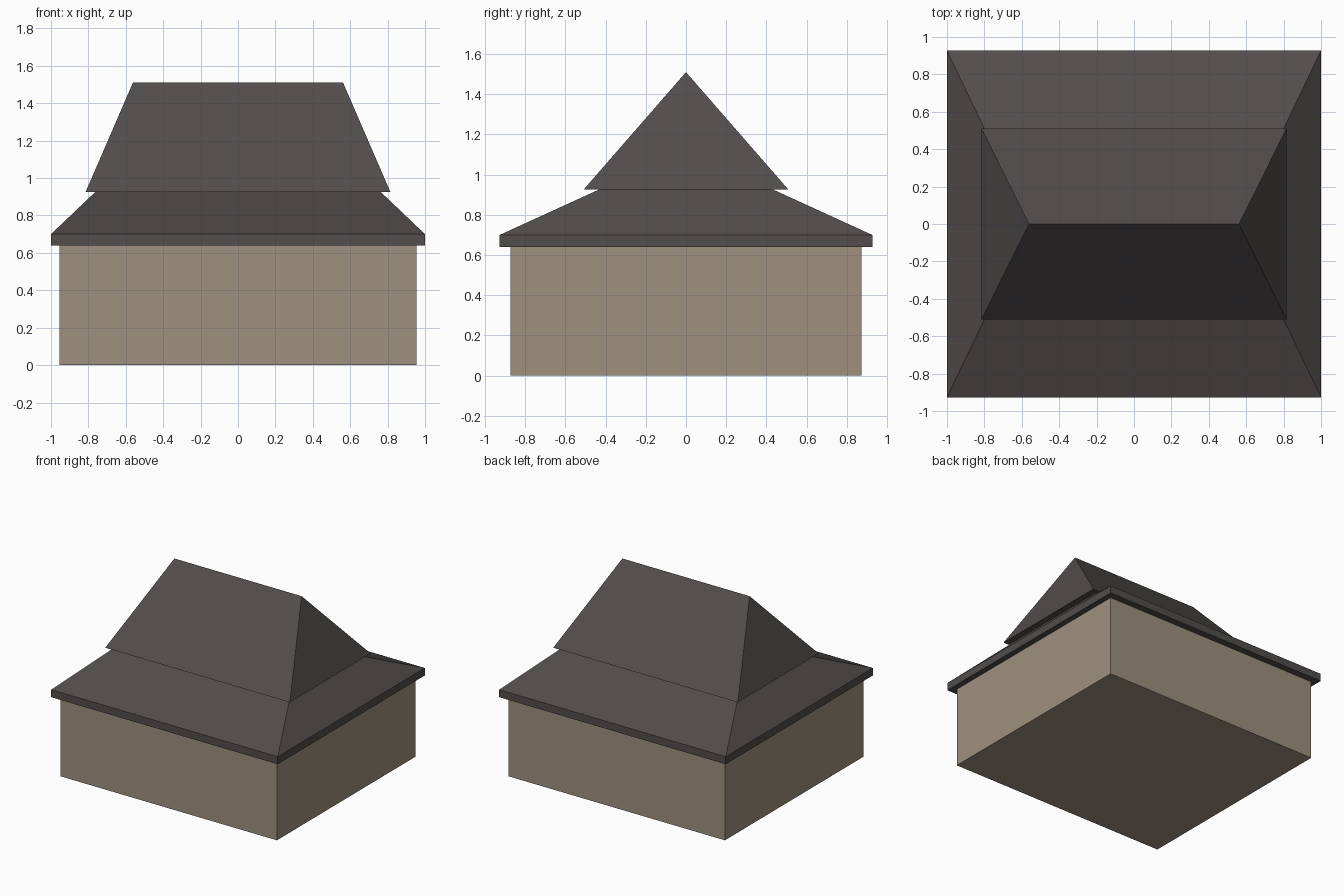
import bpy

if "Cube" in bpy.data.objects:
    bpy.data.objects.remove(bpy.data.objects["Cube"])


def material(name, rgb):
    m = bpy.data.materials.new(name)
    m.diffuse_color = (*rgb, 1.0)
    m.use_nodes = True
    m.node_tree.nodes["Principled BSDF"].inputs["Base Color"].default_value = m.diffuse_color
    return m


WALL = material("beige wall", (0.34, 0.28, 0.21))
ROOF = material("dark grey roof", (0.083, 0.074, 0.072))


def tiers(name, levels, mat):
    """Closed solid from stacked rectangles (half x, half y, z); half y = 0 gives a ridge."""
    verts, rings = [], []
    for hx, hy, z in levels:
        n = len(verts)
        if hy == 0:
            verts += [(-hx, 0, z), (hx, 0, z)]
            rings.append([n, n + 1, n + 1, n])
        else:
            verts += [(-hx, -hy, z), (hx, -hy, z), (hx, hy, z), (-hx, hy, z)]
            rings.append([n, n + 1, n + 2, n + 3])
    faces = [rings[0][::-1]]
    for low, high in zip(rings, rings[1:]):
        for i in range(4):
            j = (i + 1) % 4
            # dict.fromkeys drops the doubled ridge corner on hip ends
            faces.append(list(dict.fromkeys([low[i], low[j], high[j], high[i]])))
    if levels[-1][1] > 0:
        faces.append(rings[-1])
    mesh = bpy.data.meshes.new(name)
    mesh.from_pydata(verts, [], faces)
    mesh.materials.append(mat)
    mesh.update()
    obj = bpy.data.objects.new(name, mesh)
    bpy.context.collection.objects.link(obj)
    return obj


# Walls
tiers("walls", [(0.955, 0.873, 0.0), (0.955, 0.873, 0.64)], WALL)
# Eave board with the shallow lower roof
tiers("lower_roof", [(1.0, 0.927, 0.64), (1.0, 0.927, 0.70), (0.764, 0.435, 0.925)], ROOF)
# Steep hipped upper roof overhanging the lower one
tiers("upper_roof", [(0.815, 0.51, 0.925), (0.562, 0.0, 1.51)], ROOF)
